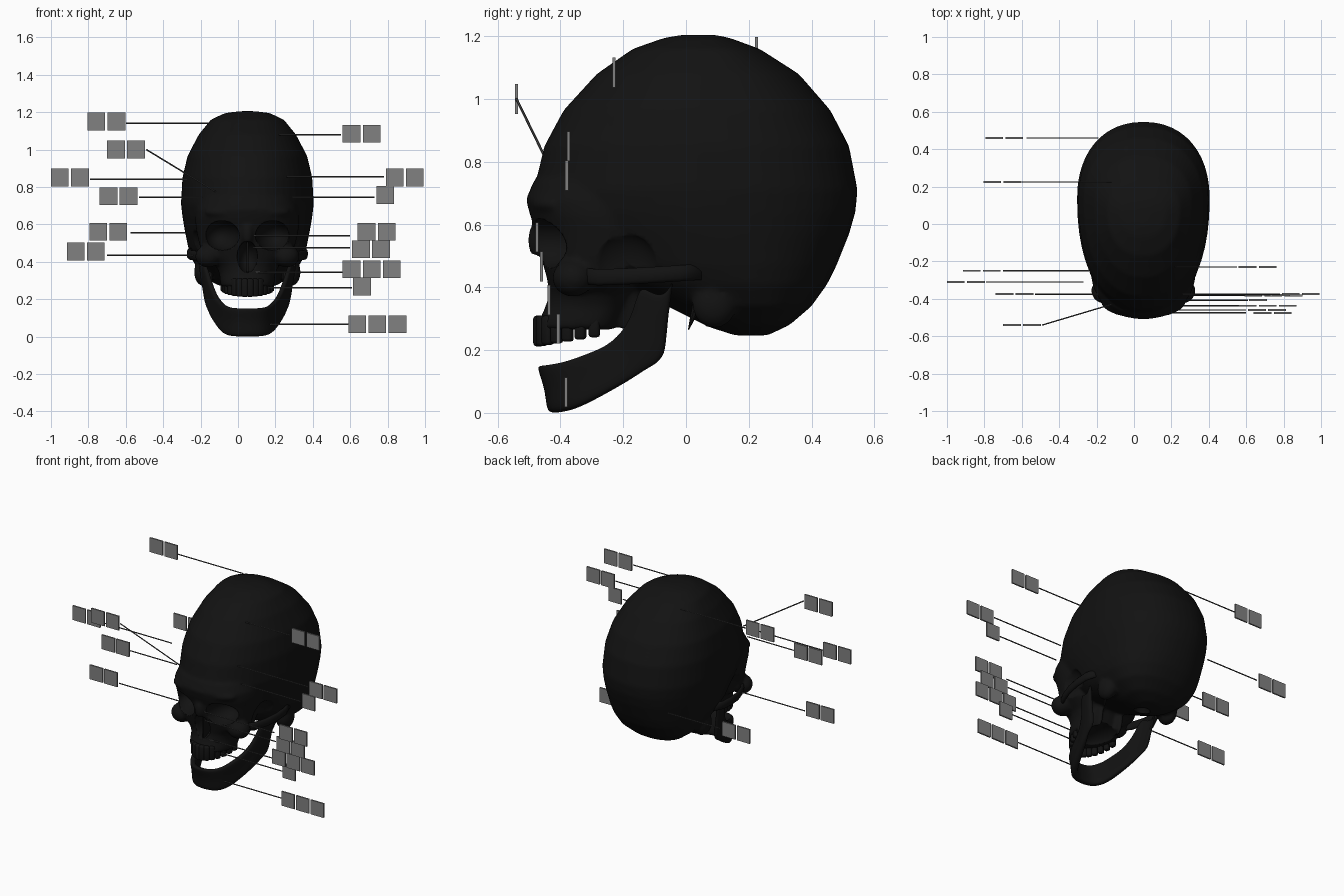
import bpy, bmesh, math
from mathutils import Vector, Matrix

if "Cube" in bpy.data.objects:
    bpy.data.objects.remove(bpy.data.objects["Cube"])

CX = 0.05  # the skull sits slightly right of the chart centre


def material(name, v):
    m = bpy.data.materials.new(name)
    m.diffuse_color = (v, v, v, 1)
    m.use_nodes = True
    m.node_tree.nodes["Principled BSDF"].inputs["Base Color"].default_value = m.diffuse_color
    return m


BONE = material("dark_bone", 0.006)
LINE = material("pointer_grey", 0.06)
TILE = material("tile_grey", 0.22)


def finish(bm, name, mat, x=0.0, smooth=True):
    bmesh.ops.recalc_face_normals(bm, faces=bm.faces)
    me = bpy.data.meshes.new(name)
    bm.to_mesh(me)
    bm.free()
    ob = bpy.data.objects.new(name, me)
    bpy.context.collection.objects.link(ob)
    ob.location.x = x
    me.materials.append(mat)
    for p in me.polygons:
        p.use_smooth = smooth
    return ob


def skin(bm, rings):
    n = len(rings[0])
    vs = [[bm.verts.new(p) for p in r] for r in rings]
    for a, b in zip(vs, vs[1:]):
        for i in range(n):
            bm.faces.new((a[i], a[(i + 1) % n], b[(i + 1) % n], b[i]))
    bm.faces.new(vs[0])
    bm.faces.new(vs[-1])


def spow(v, e):
    return math.copysign(abs(v) ** e, v)


def slices(bm, table, split, e=2.2, n=48):
    """Loft egg-shaped level slices: z, front y, back y, half width."""
    rings = []
    for z, yf, yb, hw in table:
        yc = yf + (yb - yf) * split
        ring = []
        for i in range(n):
            a = 2 * math.pi * i / n
            s = spow(math.sin(a), 2 / e)
            ring.append((hw * spow(math.cos(a), 2 / e),
                         yc + s * ((yb - yc) if s > 0 else (yc - yf)), z))
        rings.append(ring)
    skin(bm, rings)


def blob(bm, c, r, rot=0.0):
    m = Matrix.Translation(c) @ Matrix.Rotation(rot, 4, 'Z') @ Matrix.Diagonal((*r, 1))
    bmesh.ops.create_uvsphere(bm, u_segments=28, v_segments=18, radius=1, matrix=m)


def pair(bm, c, r, rot=0.0):
    for s in (-1, 1):
        blob(bm, (s * c[0], c[1], c[2]), r, s * rot)


def rod(bm, a, b, r1, r2=None, seg=8):
    a, b = Vector(a), Vector(b)
    d = b - a
    m = Matrix.Translation((a + b) / 2) @ d.to_track_quat('Z', 'Y').to_matrix().to_4x4()
    bmesh.ops.create_cone(bm, cap_ends=True, segments=seg, radius1=r1,
                          radius2=r1 if r2 is None else r2, depth=d.length, matrix=m)


# braincase
bm = bmesh.new()
slices(bm, [(1.205, -.01, .09, .04), (1.195, -.07, .14, .12), (1.16, -.17, .235, .195),
            (1.08, -.285, .36, .26), (.965, -.39, .46, .32), (.85, -.452, .52, .347),
            (.71, -.485, .547, .355), (.64, -.46, .54, .347), (.57, -.40, .52, .335),
            (.47, -.30, .48, .315), (.41, -.2, .45, .295), (.34, -.06, .40, .25),
            (.28, .06, .33, .17), (.247, .14, .26, .07)], .6)
# face, from brow to tooth sockets
slices(bm, [(.74, -.485, -.1, .25), (.68, -.51, -.1, .275), (.63, -.497, -.1, .28),
            (.58, -.478, -.1, .275), (.5, -.465, -.12, .26), (.43, -.447, -.14, .24),
            (.38, -.44, -.17, .17), (.34, -.447, -.18, .15), (.29, -.47, -.2, .145),
            (.265, -.475, -.21, .14)], .62)
pair(bm, (.21, -.36, .43), (.07, .065, .06), .5)        # cheekbones
pair(bm, (.235, .09, .345), (.05, .07, .075))           # mastoids
blob(bm, (0, -.46, .55), (.035, .045, .07))             # nasal bones
pair(bm, (.12, -.445, .665), (.11, .045, .03), .25)     # brow ridges
pair(bm, (.075, -.19, .35), (.02, .05, .1))             # pterygoid plates
skull = finish(bm, "skull", BONE, CX)

# openings cut out of the skull
bm = bmesh.new()
pair(bm, (.135, -.45, .54), (.09, .14, .08), -.2)       # eye sockets
blob(bm, (0, -.47, .425), (.056, .13, .085))            # nasal opening
blob(bm, (0, -.25, .245), (.095, .16, .07))             # palate
pair(bm, (.31, -.2, .45), (.085, .12, .13))             # temporal hollows
blob(bm, (0, .13, .24), (.05, .055, .06))               # spinal opening
cutter = finish(bm, "opening_cutter", BONE, CX)
cutter.hide_render = True
cutter.hide_viewport = True

m = skull.modifiers.new("merge", 'REMESH')
m.mode, m.voxel_size, m.use_smooth_shade = 'VOXEL', .011, True
m = skull.modifiers.new("soften", 'SMOOTH')
m.factor, m.iterations = .5, 6
m = skull.modifiers.new("openings", 'BOOLEAN')
m.operation, m.object, m.solver = 'DIFFERENCE', cutter, 'MANIFOLD'

# zygomatic arches
bm = bmesh.new()
for s in (-1, 1):
    path = [(.22, -.36, .44), (.265, -.28, .432), (.297, -.19, .435),
            (.31, -.1, .44), (.31, -.02, .445), (.285, .05, .45)]
    skin(bm, [[(s * (x + .014 * math.cos(a)), y, z + .027 * math.sin(a))
               for a in [k * math.pi / 5 for k in range(10)]] for x, y, z in path])
finish(bm, "zygomatic_arches", BONE, CX)

# nasal septum and styloid spikes
bm = bmesh.new()
bmesh.ops.create_cube(bm, size=1, matrix=Matrix.Translation((0, -.39, .425)) @
                      Matrix.Diagonal((.01, .1, .16, 1)))
for s in (-1, 1):
    rod(bm, (s * .2, .04, .36), (s * .19, .008, .265), .018, .002)
finish(bm, "septum_and_styloids", BONE, CX, False)

# upper teeth along the dental arch
bm = bmesh.new()
for i in range(14):
    t = math.radians(-80 + 160 * i / 13)
    x, y = .128 * math.sin(t), -.255 - .215 * math.cos(t)
    low = .212 + .035 * (1 - math.cos(t))
    ang = math.atan2(.215 * math.sin(t), .128 * math.cos(t))
    mat = (Matrix.Translation((x, y, (low + .31) / 2)) @ Matrix.Rotation(ang, 4, 'Z')
           @ Matrix.Diagonal((.036, .034, .31 - low, 1)))
    bmesh.ops.create_cube(bm, size=1, matrix=mat)
teeth = finish(bm, "upper_teeth", BONE, CX)
m = teeth.modifiers.new("round", 'BEVEL')
m.width, m.segments = .01, 2

# lower jaw: x, y, bottom z, top z, thickness, outward lean, forward lean of the top edge
half = [(.07, -.413, 0, .152, .05, 0, .038), (.115, -.36, .008, .16, .045, 0, .03),
        (.145, -.29, .042, .19, .042, 0, .02), (.17, -.225, .078, .22, .04, 0, .01),
        (.19, -.17, .11, .30, .036, .01, 0), (.2, -.14, .13, .41, .03, .03, .01),
        (.207, -.115, .145, .385, .028, .035, 0), (.21, -.09, .16, .37, .03, .04, -.02),
        (.214, -.075, .18, .415, .03, .04, -.03), (.216, -.066, .2, .42, .022, .04, -.025)]
row = [(-r[0],) + r[1:5] + (-r[5], r[6]) for r in reversed(half)]
row += [(0, -.422, 0, .15, .055, 0, .04)] + half
rings = []
for i, (x, y, zb, zt, th, lx, ly) in enumerate(row):
    p, q = row[max(i - 1, 0)], row[min(i + 1, len(row) - 1)]
    nrm = Vector((q[1] - p[1], p[0] - q[0], 0)).normalized() * th / 2
    ring = []
    for u, w in ((-.6, 0), (.6, 0), (1, .12), (.8, .5), (.8, .9), (.5, 1),
                 (-.5, 1), (-.8, .9), (-.8, .5), (-1, .12)):
        ring.append(Vector((x + lx * w, y - ly * w * w, zb + (zt - zb) * w)) + nrm * u)
    rings.append(ring)
bm = bmesh.new()
skin(bm, rings)
jaw = finish(bm, "lower_jaw", BONE, CX)
jaw.modifiers.new("smooth", 'SUBSURF').levels = 2
jaw.modifiers["smooth"].render_levels = 2

# pointers (bone end -> label end) and blank label tiles (left x, z, tile count)
labels = [((-.12, .225, 1.14), (-.60, .225, 1.14), -.805, 1.15, 2),
          ((-.12, -.43, .775), (-.49, -.54, 1.0), -.70, 1.0, 2),
          ((-.27, -.31, .84), (-.79, -.31, .84), -1.0, .85, 2),
          ((-.19, -.375, .745), (-.53, -.375, .745), -.74, .75, 2),
          ((-.19, .46, .555), (-.575, .46, .555), -.795, .56, 2),
          ((-.24, -.25, .435), (-.70, -.25, .435), -.915, .455, 2),
          ((.22, -.23, 1.08), (.55, -.23, 1.08), .56, 1.085, 2),
          ((.26, -.375, .855), (.78, -.375, .855), .79, .85, 2),
          ((.29, -.38, .745), (.73, -.38, .745), .74, .757, 1),
          ((.08, -.475, .54), (.60, -.475, .54), .64, .56, 2),
          ((.08, -.46, .475), (.60, -.46, .475), .61, .467, 2),
          ((.06, -.437, .345), (.57, -.437, .345), .56, .36, 3),
          ((.16, -.407, .26), (.61, -.407, .26), .615, .268, 1),
          ((.15, -.382, .065), (.60, -.382, .065), .59, .066, 3)]
lines, tiles = bmesh.new(), bmesh.new()
for a, b, x, z, n in labels:
    rod(lines, a, b, .004, seg=6)
    for k in range(n):
        bmesh.ops.create_cube(tiles, size=1, matrix=Matrix.Translation(
            (x + .0475 + k * .1075, b[1], z)) @ Matrix.Diagonal((.095, .01, .095, 1)))
finish(lines, "pointer_lines", LINE, 0, False)
finish(tiles, "blank_label_tiles", TILE, 0, False)
